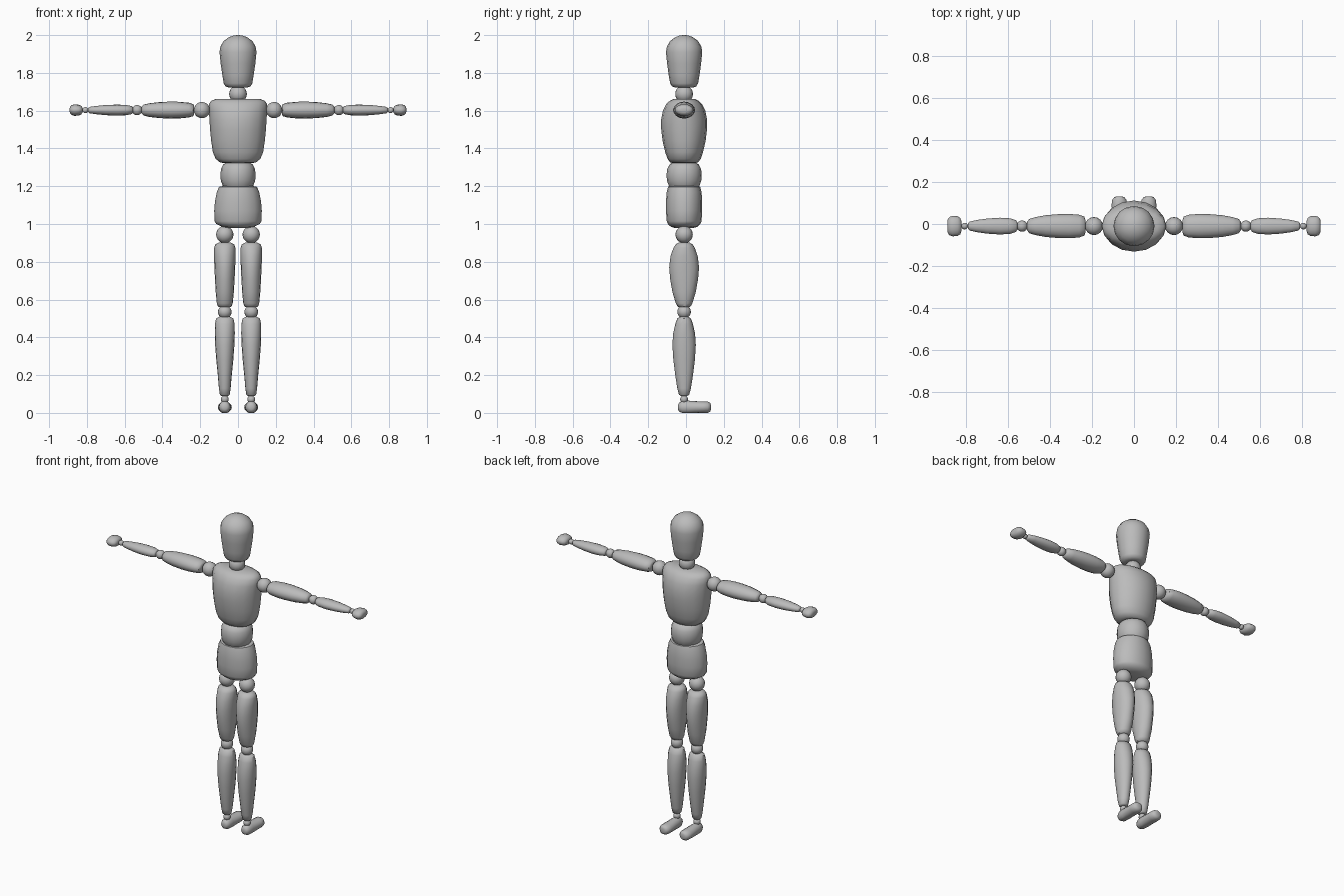
import bpy, bmesh, math
from mathutils import Vector

grey = bpy.data.materials.new("plain grey")
grey.diffuse_color = (0.5, 0.5, 0.5, 1)
CY = -0.01   # body axis sits slightly behind the toes' centre
SIDES = 16


def finish(name, bm):
    bmesh.ops.recalc_face_normals(bm, faces=bm.faces[:])
    me = bpy.data.meshes.new(name)
    bm.to_mesh(me)
    bm.free()
    me.materials.append(grey)
    me.shade_smooth()
    me.set_sharp_from_angle(angle=math.radians(50))
    ob = bpy.data.objects.new(name, me)
    bpy.context.collection.objects.link(ob)
    return ob


def loft(name, place, sections):
    """Elliptical rings (t, half_a, half_b); place(t, a, b) gives the position."""
    bm = bmesh.new()
    rings = []
    for t, ha, hb in sections:
        ang = [2 * math.pi * i / SIDES for i in range(SIDES)]
        rings.append([bm.verts.new(place(t, ha * math.cos(a), hb * math.sin(a))) for a in ang])
    for r, s in zip(rings, rings[1:]):
        for i in range(SIDES):
            j = (i + 1) % SIDES
            bm.faces.new((r[i], r[j], s[j], s[i]))
    bm.faces.new(rings[0])
    bm.faces.new(rings[-1])
    return finish(name, bm)


def upright(name, sections, x=0.0):
    return loft(name, lambda t, a, b: Vector((x + a, CY + b, t)), sections)


def sideways(name, sections, s):
    return loft(name, lambda t, a, b: Vector((s * t, CY + a, 1.603 + b)), sections)


def ball(name, x, z, r, squash=1.0):
    bm = bmesh.new()
    bmesh.ops.create_uvsphere(bm, u_segments=16, v_segments=10, radius=r)
    for v in bm.verts:
        v.co = Vector((v.co.x + x, v.co.y + CY, v.co.z * squash + z))
    return finish(name, bm)


# Head and torso
upright("head", [(1.722, .045, .045), (1.728, .066, .064), (1.745, .076, .074),
                 (1.79, .083, .082), (1.85, .092, .09), (1.91, .098, .096),
                 (1.94, .093, .091), (1.97, .075, .073), (1.99, .046, .045),
                 (1.998, .022, .022), (2.0, .006, .006)])
ball("neck", 0, 1.688, .047)
upright("chest", [(1.322, .07, .055), (1.326, .095, .074), (1.345, .118, .088),
                  (1.38, .133, .1), (1.44, .142, .114), (1.5, .148, .121),
                  (1.55, .151, .122), (1.6, .154, .112), (1.635, .154, .095),
                  (1.652, .142, .076), (1.663, .115, .055)])
upright("waist", [(1.18, .065, .065), (1.2, .08, .08), (1.23, .091, .091),
                  (1.26, .093, .093), (1.29, .09, .09), (1.315, .078, .078),
                  (1.328, .055, .055)])
upright("pelvis", [(0.978, .05, .045), (0.985, .085, .07), (1.0, .115, .086),
                   (1.015, .124, .092), (1.07, .126, .096), (1.12, .122, .096),
                   (1.17, .112, .092), (1.197, .1, .085), (1.203, .07, .06)])

for s, side in ((-1, "left"), (1, "right")):
    # Leg
    x = s * .07
    ball(side + "_hip_joint", x, .944, .046)
    upright(side + "_thigh", [(.558, .022, .022), (.563, .036, .034), (.58, .042, .044),
                              (.64, .048, .062), (.71, .052, .074), (.77, .055, .079),
                              (.83, .057, .072), (.875, .056, .056), (.893, .05, .044),
                              (.902, .03, .028)], x)
    ball(side + "_knee", x, .535, .036)
    upright(side + "_shin", [(.09, .018, .018), (.096, .026, .027), (.13, .031, .036),
                             (.2, .037, .047), (.28, .045, .057), (.36, .051, .062),
                             (.42, .053, .058), (.47, .052, .047), (.5, .046, .036),
                             (.509, .028, .022)], x)
    ball(side + "_ankle", x, .072, .021)
    # Foot: rings along y, flattened on the sole
    loft(side + "_foot",
         lambda t, a, b: Vector((x + a, t, max(0.006 * (abs(a) > .026), .03 + b))),
         [(-.042, .012, .012), (-.037, .022, .023), (-.02, .03, .034), (.01, .032, .035),
          (.05, .034, .032), (.09, .037, .03), (.115, .034, .03), (.128, .024, .023),
          (.132, .012, .013)])
    # Arm
    ball(side + "_shoulder", s * .191, 1.603, .043)
    sideways(side + "_upper_arm", [(.232, .03, .022), (.237, .045, .032), (.26, .054, .039),
                                   (.31, .058, .044), (.36, .057, .045), (.42, .052, .042),
                                   (.47, .043, .036), (.5, .034, .029), (.51, .02, .018)], s)
    ball(side + "_elbow", s * .534, 1.603, .027)
    sideways(side + "_forearm", [(.557, .018, .015), (.563, .028, .021), (.59, .037, .027),
                                 (.64, .04, .029), (.7, .036, .027), (.75, .029, .022),
                                 (.785, .021, .017), (.793, .012, .01)], s)
    ball(side + "_wrist", s * .808, 1.603, .016)
    sideways(side + "_hand", [(.823, .022, .012), (.829, .039, .022), (.842, .047, .028),
                              (.865, .049, .031), (.88, .044, .026), (.888, .034, .019),
                              (.891, .02, .01)], s)
